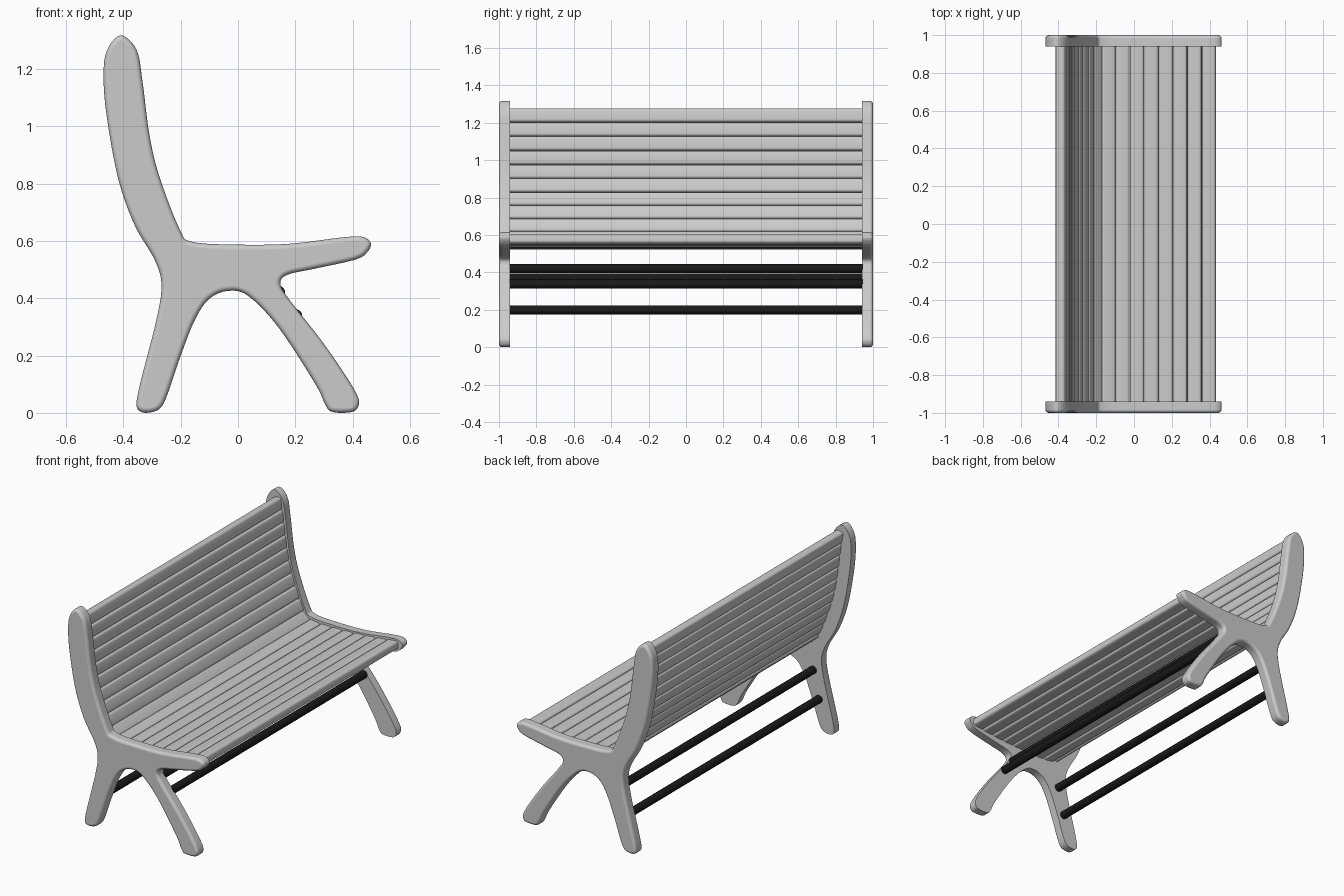
import bpy, bmesh, math
from mathutils import Vector

if "Cube" in bpy.data.objects:
    bpy.data.objects.remove(bpy.data.objects["Cube"])


def spline(pts, steps, closed):
    """Catmull-Rom curve through 2D points."""
    p = [Vector(q) for q in pts]
    if not closed:
        p = [2 * p[0] - p[1]] + p + [2 * p[-1] - p[-2]]
    n, out = len(p), []
    for i in range(n if closed else n - 3):
        a, b, c, d = (p[(i + k) % n] for k in range(4))
        for s in range(steps):
            t = s / steps
            out.append(0.5 * (2 * b + (c - a) * t + (2 * a - 5 * b + 4 * c - d) * t * t
                              + (3 * b - a - 3 * c + d) * t ** 3))
    if not closed:
        out.append(p[-2])
    return out


def loft(name, rings):
    """Solid from (y, outline) rings, capped at both ends."""
    bm = bmesh.new()
    loops = [[bm.verts.new((q[0], y, q[1])) for q in pts] for y, pts in rings]
    for A, B in zip(loops, loops[1:]):
        for i in range(len(A)):
            j = (i + 1) % len(A)
            bm.faces.new((A[i], A[j], B[j], B[i]))
    bm.faces.new(loops[0])
    bm.faces.new(loops[-1])
    bmesh.ops.recalc_face_normals(bm, faces=bm.faces)
    me = bpy.data.meshes.new(name)
    bm.to_mesh(me)
    bm.free()
    ob = bpy.data.objects.new(name, me)
    bpy.context.collection.objects.link(ob)
    bpy.ops.object.select_all(action='DESELECT')
    ob.select_set(True)
    bpy.context.view_layer.objects.active = ob
    bpy.ops.object.shade_smooth_by_angle(angle=math.radians(40))
    return ob


# Side frame outline (x, z), clockwise from the top of the back
outline = [
    (-.41, 1.317), (-.354, 1.267), (-.333, 1.155), (-.309, .97), (-.274, .824), (-.204, .642),
    (-.16, .597), (0, .587), (.18, .59), (.354, .611), (.431, .615), (.463, .593), (.452, .562),
    (.41, .535), (.267, .503), (.173, .482), (.148, .45), (.18, .394), (.284, .262), (.372, .136),
    (.417, .059), (.42, .024), (.397, .003), (.33, .003), (.305, .028), (.27, .1), (.145, .293),
    (.04, .405), (-.03, .426), (-.1, .398), (-.152, .321), (-.204, .188), (-.243, .073),
    (-.267, .021), (-.298, .003), (-.337, .003), (-.354, .028), (-.34, .108), (-.284, .328),
    (-.267, .447), (-.291, .534), (-.361, .656), (-.417, .813), (-.456, 1.02), (-.469, 1.162),
    (-.459, 1.26)]
edge = spline(outline, 6, True)
inward = []
for i in range(len(edge)):
    t = (edge[(i + 1) % len(edge)] - edge[i - 1]).normalized()
    inward.append(Vector((t.y, -t.x)))

# Side frames: flat inside, rounded outer rim, mirrored
rings = [(0.94, edge)]
for k in range(5):
    a = math.pi / 2 * k / 4
    inset = 0.018 * (1 - math.cos(a))
    rings.append((0.982 + 0.018 * math.sin(a), [p + n * inset for p, n in zip(edge, inward)]))
frame = loft("side_frames", rings)
mir = frame.modifiers.new("mirror", 'MIRROR')
mir.use_axis = (False, True, False)
pivot = frame.modifiers.new("weighted", 'WEIGHTED_NORMAL')
pivot.keep_sharp = True

# Slats: evenly spaced along a curve from seat front to back top
path = spline([(.435, .583), (.3, .566), (.18, .556), (0, .549), (-.13, .552), (-.2, .575),
               (-.24, .635), (-.308, .81), (-.345, .96), (-.372, 1.15), (-.392, 1.277)], 16, False)
dist = [0]
for a, b in zip(path, path[1:]):
    dist.append(dist[-1] + (b - a).length)


def along(s):
    for i in range(len(path) - 1):
        if s <= dist[i + 1]:
            break
    return path[i].lerp(path[i + 1], (s - dist[i]) / (dist[i + 1] - dist[i]))


COUNT, THICK, R = 18, 0.05, 0.014
pitch = dist[-1] / COUNT
for i in range(COUNT):
    a, b = along(pitch * i), along(pitch * (i + 1))
    mid, u = along(pitch * (i + .5)), (b - a).normalized()
    v = Vector((-u.y, u.x))
    w, h = pitch / 2 - .001 - R, THICK / 2 - R
    section = []
    for q, (sx, sy) in enumerate(((1, 1), (-1, 1), (-1, -1), (1, -1))):
        for k in range(5):
            ang = math.pi / 2 * (q + k / 4)
            section.append(mid + u * (sx * w + R * math.cos(ang)) + v * (sy * h + R * math.sin(ang)))
    kind = "seat_slat" if i < 9 else "back_slat"
    loft(f"{kind}_{i + 1}", [(-.945, section), (.945, section)])

# Black cross bars between the legs
black = bpy.data.materials.new("black_metal")
black.diffuse_color = (0.01, 0.01, 0.01, 1)
black.use_nodes = True
black.node_tree.nodes["Principled BSDF"].inputs["Base Color"].default_value = black.diffuse_color
for i, (x, z) in enumerate(((-.25, .2), (-.21, .37), (.2, .338), (.14, .42))):
    circle = [(x + .024 * math.cos(math.tau * k / 24), z + .024 * math.sin(math.tau * k / 24))
              for k in range(24)]
    bar = loft(f"cross_bar_{i + 1}", [(-.945, circle), (.945, circle)])
    bar.data.materials.append(black)
